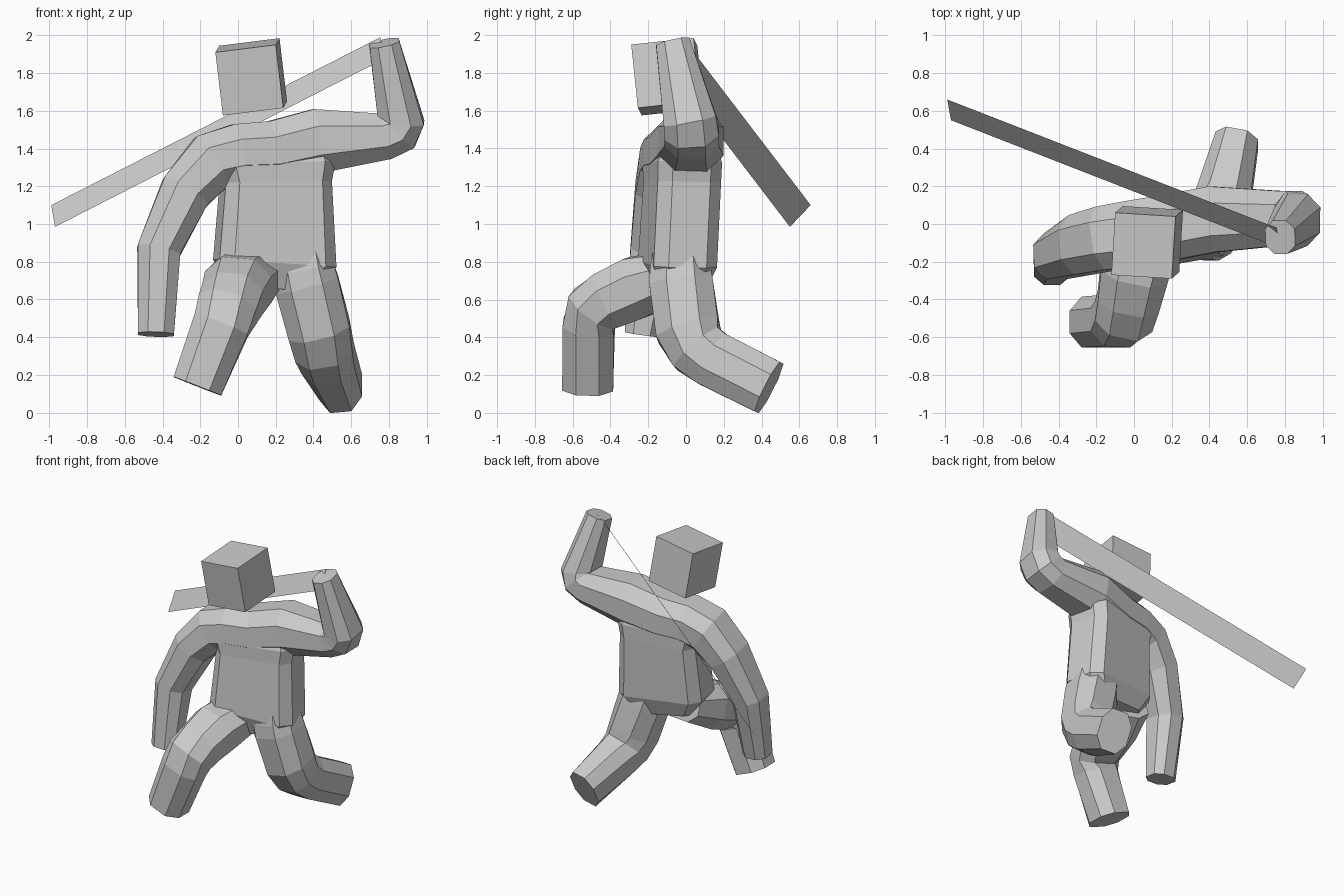
import bpy, bmesh
from mathutils import Vector, Matrix

if "Cube" in bpy.data.objects:
    bpy.data.objects.remove(bpy.data.objects["Cube"])


def finish(bm, name):
    bmesh.ops.recalc_face_normals(bm, faces=bm.faces)
    me = bpy.data.meshes.new(name)
    bm.to_mesh(me)
    bm.free()
    ob = bpy.data.objects.new(name, me)
    bpy.context.collection.objects.link(ob)
    return ob


def limb(name, rings, ref, w=.5, h=.45):
    """Loft eight-sided rings (x, y, z, radius along ref, other radius) along a path.
    w and h are the flat shares of the chamfered-square section."""
    section = [(1, -h), (1, h), (w, 1), (-w, 1), (-1, h), (-1, -h), (-w, -1), (w, -1)]
    bm = bmesh.new()
    pts = [Vector(r[:3]) for r in rings]
    ref = Vector(ref)
    loops = []
    for i, (p, r) in enumerate(zip(pts, rings)):
        t = Vector()
        if i > 0:
            t += (p - pts[i - 1]).normalized()
        if i < len(pts) - 1:
            t += (pts[i + 1] - p).normalized()
        t.normalize()
        u = (ref - t * ref.dot(t)).normalized()
        v = t.cross(u)
        loops.append([bm.verts.new(p + u * a * r[3] + v * b * r[4]) for a, b in section])
    for a, b in zip(loops, loops[1:]):
        for k in range(8):
            bm.faces.new((a[k], a[k - 1], b[k - 1], b[k]))
    bm.faces.new(loops[0])
    bm.faces.new(loops[-1])
    return finish(bm, name)


# torso column, flat in front and behind
body = limb("body", [
    (.18, -.045, .66, .22, .12), (.195, -.045, .79, .315, .17),
    (.2, -.02, 1.22, .285, .17), (.195, -.02, 1.32, .31, .172),
    (.19, -.015, 1.47, .27, .12)], (.98, .17, 0), .78, .6)

# lowered arm, shoulders and raised arm in one sweep
arms = limb("arms", [
    (-.435, -.235, .415, .09, .095), (-.42, -.17, .86, .125, .115),
    (-.28, -.11, 1.17, .16, .135), (-.14, -.075, 1.33, .17, .155),
    (0, -.05, 1.375, .175, .155), (.18, -.02, 1.385, .175, .16),
    (.42, .025, 1.44, .175, .17), (.78, .03, 1.465, .145, .125),
    (.84, .03, 1.495, .145, .13), (.865, .02, 1.55, .14, .122),
    (.775, -.07, 1.96, .09, .08)], (0, 1, 0))

# trailing leg, its top tapering away inside the torso
back_leg = limb("back_leg", [
    (.32, -.03, 1.0, .13, .12), (.345, -.03, .76, .165, .16),
    (.365, -.025, .68, .17, .168),
    (.43, .01, .44, .165, .17), (.455, .06, .34, .155, .155),
    (.475, .14, .285, .145, .15), (.545, .44, .134, .115, .147)], (1, 0, 0))

# leading leg
front_leg = limb("front_leg", [
    (.06, -.04, .74, .18, .12), (0, -.26, .665, .18, .165),
    (-.03, -.41, .60, .165, .155), (-.055, -.49, .55, .16, .145),
    (-.09, -.515, .46, .15, .137), (-.215, -.52, .14, .135, .135)], (1, 0, 0))

# merge the limbs into one body
bpy.context.view_layer.objects.active = body
for part in (arms, back_leg, front_leg):
    mod = body.modifiers.new("join", 'BOOLEAN')
    mod.operation, mod.solver, mod.object = 'UNION', 'EXACT', part
    bpy.ops.object.modifier_apply(modifier=mod.name)
    bpy.data.objects.remove(part)

# tilted cube head
bm = bmesh.new()
axes = Matrix(((.32, .02, -.04), (-.02, .33, -.035), (.04, .035, .335))).to_4x4()
bmesh.ops.create_cube(bm, size=1, matrix=Matrix.Translation((.07, -.0975, 1.78)) @ axes)
finish(bm, "head")

# flat blade running from the raised hand down behind the back
bm = bmesh.new()
bm.faces.new([bm.verts.new(c) for c in (
    (-.99, .66, 1.10), (-.97, .55, .985), (.775, -.13, 1.875), (.755, -.02, 1.99))])
finish(bm, "blade")
